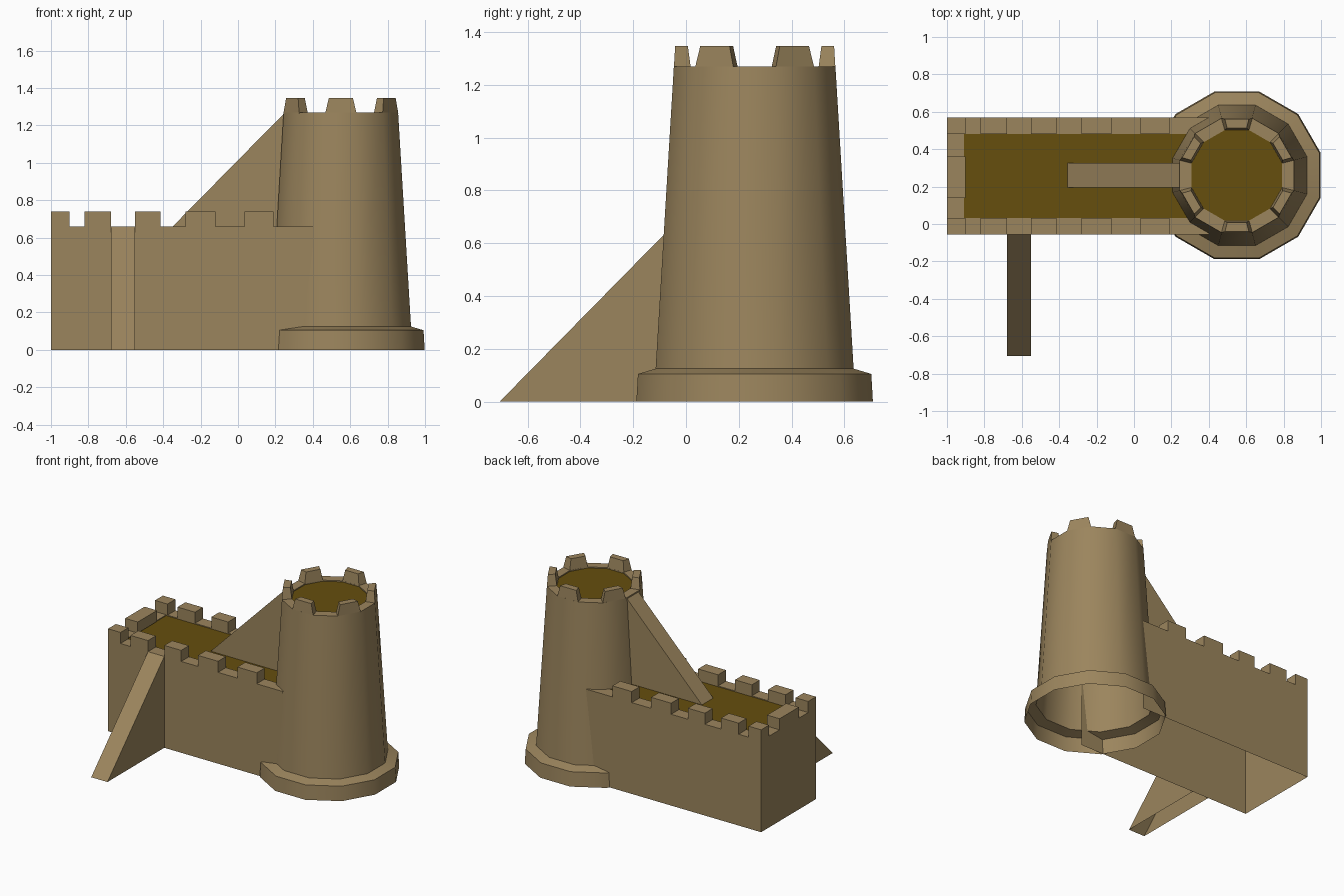
import bpy, math
from math import radians, cos, sin

if "Cube" in bpy.data.objects:
    bpy.data.objects.remove(bpy.data.objects["Cube"])


def material(name, rgb):
    m = bpy.data.materials.new(name)
    m.diffuse_color = (*rgb, 1)
    m.use_nodes = True
    m.node_tree.nodes["Principled BSDF"].inputs["Base Color"].default_value = m.diffuse_color
    return m


STONE = material("sandy stone", (0.33, 0.235, 0.11))
FLOOR = material("dark brown floor", (0.133, 0.077, 0.004))


def make(name, verts, faces, floor_last=False, smooth=False):
    me = bpy.data.meshes.new(name)
    me.from_pydata(verts, [], faces)
    me.materials.append(STONE)
    me.materials.append(FLOOR)
    if floor_last:
        me.polygons[-1].material_index = 1
    ob = bpy.data.objects.new(name, me)
    bpy.context.collection.objects.link(ob)
    if smooth:
        bpy.ops.object.select_all(action='DESELECT')
        bpy.context.view_layer.objects.active = ob
        ob.select_set(True)
        bpy.ops.object.shade_smooth_by_angle(angle=radians(40))
    return ob


def loft(name, rings, closed=True, **kw):
    """Bridge anticlockwise rings from bottom to top, cap the last one, leave the base open."""
    n = len(rings[0])
    verts = [v for r in rings for v in r]
    faces = []
    for k in range(len(rings) - 1):
        for i in range(n if closed else n - 1):
            j = (i + 1) % n
            faces.append((k * n + i, k * n + j, (k + 1) * n + j, (k + 1) * n + i))
    faces.append(tuple(range((len(rings) - 1) * n, len(rings) * n)))
    return make(name, verts, faces, **kw)


def block(name, x0, x1, y0, y1, z0, z1):
    return loft(name, [[(x0, y0, z), (x1, y0, z), (x1, y1, z), (x0, y1, z)]
                       for z in (z0, z1)])


# Tower: twelve-sided lathe with flared foot, rim and sunken floor
CX, CY = 0.55, 0.26


def ring(apothem, z):
    r = apothem / cos(radians(15))
    return [(CX + r * cos(radians(15 + 30 * i)), CY + r * sin(radians(15 + 30 * i)), z)
            for i in range(12)]


loft("tower", [ring(a, z) for a, z in ((0.448, 0), (0.442, 0.105), (0.375, 0.125),
                                       (0.306, 1.27), (0.242, 1.27), (0.242, 1.262))],
     floor_last=True, smooth=True)

# Tower merlons: tapered blocks on every second side
for k in range(6):
    a = radians(30 + 60 * k)

    def at(out, side, z):
        return (CX + out * cos(a) - side * sin(a), CY + out * sin(a) + side * cos(a), z)

    loft("tower_merlon", [
        [at(0.242, -0.066, 1.265), at(0.306, -0.084, 1.265), at(0.306, 0.084, 1.265), at(0.242, 0.066, 1.265)],
        [at(0.253, -0.052, 1.347), at(0.301, -0.064, 1.347), at(0.301, 0.064, 1.347), at(0.253, 0.052, 1.347)]])

# Wall: open-bottomed shell running into the tower, with rim and walkway floor
XE, Y0, Y1, ZT = 0.40, -0.057, 0.57, 0.66


def path(t, z):
    return [(XE, Y1 - t, z), (-1 + t, Y1 - t, z), (-1 + t, Y0 + t, z), (XE, Y0 + t, z)]


T = 0.09
loft("wall", [path(0, 0), path(0, ZT), path(T, ZT), path(T, ZT - 0.006)],
     closed=False, floor_last=True)

# Wall merlons, the same on front and back, plus one wide one on the end
for y0, y1 in ((Y0, Y0 + T), (Y1 - T, Y1)):
    for x0, x1 in ((-1, -0.9), (-0.82, -0.68), (-0.55, -0.415), (-0.28, -0.12), (0.035, 0.19)):
        block("wall_merlon", x0, x1, y0, y1, ZT, 0.74)
block("end_merlon", -1, -0.9, 0.14, 0.36, ZT, 0.74)


# Sloping props: two side triangles and a sloped top
def wedge(name, low, high, foot, shift):
    a = [low, high, foot]
    b = [tuple(p + s for p, s in zip(v, shift)) for v in a]
    return make(name, a + b, [(0, 2, 1), (3, 4, 5), (0, 1, 4, 3)])


wedge("front_buttress", (-0.55, -0.706, 0), (-0.55, Y0, ZT), (-0.55, Y0, 0), (-0.13, 0, 0)).data.flip_normals()
wedge("tower_ramp", (-0.357, 0.195, 0.652), (0.25, 0.195, 1.268), (0.25, 0.195, 0.652), (0, 0.13, 0)).data.flip_normals()
